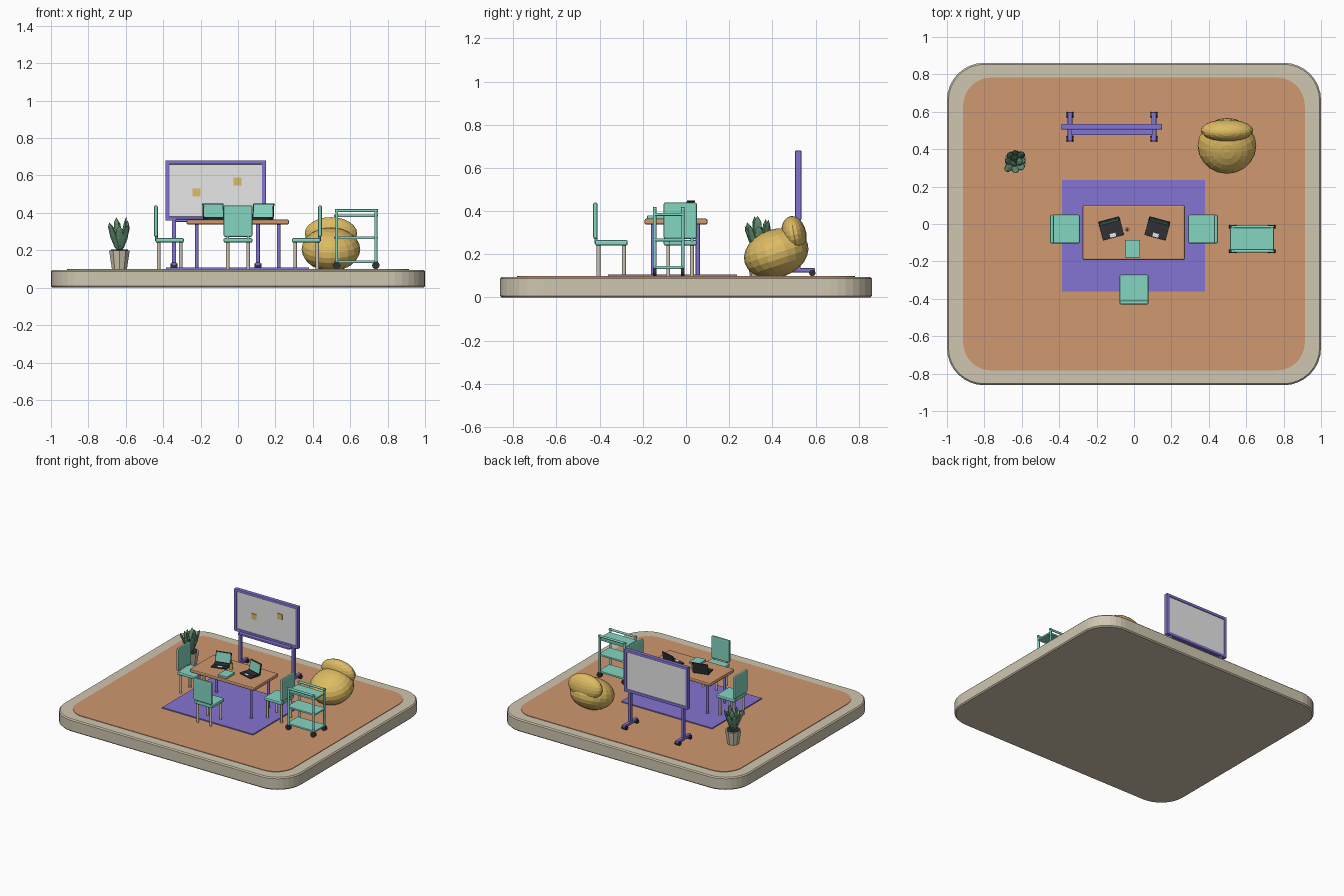
import bpy, bmesh, math, random
from mathutils import Matrix, Vector

if "Cube" in bpy.data.objects:
    bpy.data.objects.remove(bpy.data.objects["Cube"])

random.seed(4)


def colour(name, r, g, b):
    m = bpy.data.materials.new(name)
    lin = [((c / 255 + 0.055) / 1.055) ** 2.4 if c > 10 else c / 255 / 12.92 for c in (r, g, b)]
    m.diffuse_color = (*lin, 1)
    m.use_nodes = True
    m.node_tree.nodes["Principled BSDF"].inputs["Base Color"].default_value = m.diffuse_color
    return m


BEIGE = colour("beige", 208, 198, 176)
ORANGE = colour("warm wood", 208, 152, 112)
PURPLE = colour("purple", 132, 116, 210)
TEAL = colour("teal", 133, 214, 194)
YELLOW = colour("mustard", 222, 188, 100)
GREEN = colour("leaf green", 100, 148, 116)
DARK = colour("charcoal", 48, 49, 54)
WHITE = colour("board white", 232, 232, 232)
I = Matrix.Identity(4)


def finish(name, bm, mat, M=I):
    bmesh.ops.transform(bm, matrix=M, verts=bm.verts[:])
    bmesh.ops.recalc_face_normals(bm, faces=bm.faces[:])
    me = bpy.data.meshes.new(name)
    bm.to_mesh(me)
    bm.free()
    me.materials.append(mat)
    ob = bpy.data.objects.new(name, me)
    bpy.context.collection.objects.link(ob)
    return ob


def box(name, x, y, z, mat, bevel=0, M=I):
    """Box from (min, max) ranges, optionally bevelled."""
    bm = bmesh.new()
    bmesh.ops.create_cube(bm, size=1)
    for v in bm.verts:
        v.co = [r[0] if c < 0 else r[1] for c, r in zip(v.co, (x, y, z))]
    if bevel:
        bmesh.ops.bevel(bm, geom=bm.edges[:], offset=bevel, segments=2, profile=0.5, affect='EDGES')
    return finish(name, bm, mat, M)


def rod(name, a, b, r1, mat, r2=None, n=10, M=I):
    """Cylinder or cone between two points."""
    a, b = Vector(a), Vector(b)
    bm = bmesh.new()
    bmesh.ops.create_cone(bm, cap_ends=True, segments=n, radius1=r1,
                          radius2=r1 if r2 is None else r2, depth=(b - a).length)
    R = (b - a).to_track_quat('Z', 'Y').to_matrix().to_4x4()
    ob = finish(name, bm, mat, M @ Matrix.Translation((a + b) / 2) @ R)
    ob.data.shade_smooth()
    ob.data.set_sharp_from_angle(angle=math.radians(40))
    return ob


def ellipsoid(name, radii, mat, M, u=20, v=12, floor=None):
    bm = bmesh.new()
    bmesh.ops.create_uvsphere(bm, u_segments=u, v_segments=v, radius=1)
    bmesh.ops.transform(bm, matrix=M @ Matrix.Diagonal((*radii, 1)), verts=bm.verts[:])
    if floor is not None:
        for p in bm.verts:
            p.co.z = max(p.co.z, floor)
    return finish(name, bm, mat)


def slab(name, hx, hy, r, z0, z1, mat, chamfer=0):
    """Plate with rounded corners and chamfered rims."""
    bm = bmesh.new()
    rings = [(z0, chamfer), (z0 + chamfer, 0), (z1 - chamfer, 0), (z1, chamfer)] if chamfer else [(z0, 0), (z1, 0)]
    loops = []
    for z, inset in rings:
        loop = []
        for k, (sx, sy) in enumerate(((1, 1), (-1, 1), (-1, -1), (1, -1))):
            for i in range(9):
                t = math.pi / 2 * (k + i / 8)
                loop.append(bm.verts.new((sx * (hx - r) + (r - inset) * math.cos(t),
                                          sy * (hy - r) + (r - inset) * math.sin(t), z)))
        loops.append(loop)
    for lo, hi in zip(loops, loops[1:]):
        for i in range(len(lo)):
            j = (i + 1) % len(lo)
            bm.faces.new((lo[i], lo[j], hi[j], hi[i]))
    bm.faces.new(loops[0][::-1])
    bm.faces.new(loops[-1])
    return finish(name, bm, mat)


def place(x, y, z=0, deg=0):
    return Matrix.Translation((x, y, z)) @ Matrix.Rotation(math.radians(deg), 4, 'Z')


# Platform, floor and rug
slab("platform", 1.0, 0.862, 0.2, 0, 0.095, BEIGE, 0.008)
slab("floor", 0.913, 0.783, 0.15, 0.09, 0.099, ORANGE)
box("rug", (-0.385, 0.38), (-0.362, 0.236), (0.098, 0.107), PURPLE)

# Table
box("table_top", (-0.275, 0.272), (-0.192, 0.1), (0.338, 0.365), ORANGE, 0.008)
for x in (-0.22, 0.218):
    for y in (-0.152, 0.055):
        rod("table_leg", (x, y, 0.1), (x, y, 0.345), 0.01, PURPLE)


# Chairs, local front is +y
def chair(M):
    box("chair_seat", (-0.077, 0.077), (-0.075, 0.077), (0.241, 0.266), TEAL, 0.008, M)
    box("chair_back", (-0.077, 0.077), (-0.083, -0.063), (0.272, 0.44), TEAL, 0.008, M)
    for x in (-0.055, 0.055):
        rod("back_post", (x, -0.07, 0.25), (x, -0.07, 0.3), 0.007, TEAL, M=M)
        for y in (-0.058, 0.06):
            rod("chair_leg", (x, y, 0.1), (x, y, 0.25), 0.009, BEIGE, M=M)


chair(place(0, -0.347))
chair(place(-0.366, -0.027, 0, -90))
chair(place(0.366, -0.027, 0, 90))


# Laptops facing the front
def laptop(M):
    box("laptop_base", (-0.058, 0.058), (-0.05, 0.036), (0, 0.009), DARK, 0.002, M)
    box("laptop_keys", (-0.048, 0.048), (-0.018, 0.028), (0.008, 0.011), DARK, 0, M)
    box("laptop_touchpad", (-0.016, 0.016), (-0.046, -0.026), (0.008, 0.0105), WHITE, 0, M)
    L = M @ Matrix.Translation((0, 0.036, 0.006)) @ Matrix.Rotation(math.radians(-10), 4, 'X')
    box("laptop_lid", (-0.058, 0.058), (-0.004, 0.004), (0, 0.08), DARK, 0.002, L)
    box("laptop_screen", (-0.052, 0.052), (-0.006, -0.003), (0.007, 0.074), TEAL, 0, L)


laptop(place(-0.122, -0.025, 0.365, 15))
laptop(place(0.125, -0.025, 0.365, -15))

# Things on the table
box("notebook", (-0.045, 0.033), (-0.18, -0.085), (0.364, 0.38), TEAL, 0.003)
rod("cup", (-0.036, -0.03, 0.364), (-0.036, -0.03, 0.41), 0.012, YELLOW)
rod("cup_filling", (-0.036, -0.03, 0.405), (-0.036, -0.03, 0.412), 0.008, DARK)

# Rolling whiteboard: frame, panel, notes, tray
X0, X1, Z0, Z1, T = -0.388, 0.15, 0.358, 0.681, 0.022
box("board_panel", (X0 + 0.01, X1 - 0.01), (0.511, 0.529), (Z0 + 0.01, Z1 - 0.01), WHITE)
for z in (Z0, Z1 - T):
    box("frame_rail", (X0, X1), (0.505, 0.535), (z, z + T), PURPLE, 0.005)
for x in (X0, X1 - T):
    box("frame_side", (x, x + T), (0.505, 0.535), (Z0, Z1), PURPLE, 0.005)
for x, z in ((-0.221, 0.508), (-0.003, 0.567)):
    box("sticky_note", (x - 0.021, x + 0.021), (0.506, 0.512), (z - 0.021, z + 0.021), YELLOW)
box("board_tray", (-0.335, 0.1), (0.476, 0.515), (0.352, 0.366), PURPLE, 0.003)

# Whiteboard stand on castors
for x in (-0.342, 0.106):
    box("stand_leg", (x - 0.011, x + 0.011), (0.509, 0.531), (0.12, 0.37), PURPLE, 0.003)
    box("stand_foot", (x - 0.013, x + 0.013), (0.442, 0.598), (0.116, 0.136), PURPLE, 0.004)
    for y in (0.455, 0.585):
        rod("stand_castor", (x - 0.019, y, 0.114), (x + 0.019, y, 0.114), 0.015, DARK, n=12)

# Trolley
for z in (0.132, 0.26, 0.378):
    box("trolley_shelf", (0.514, 0.748), (-0.145, -0.015), (z, z + 0.014), TEAL, 0.004)
for y in (-0.145, -0.015):
    rod("trolley_rail", (0.518, y, 0.412), (0.748, y, 0.412), 0.008, TEAL)
    for x in (0.528, 0.737):
        rod("trolley_post", (x, y, 0.13), (x, y, 0.42), 0.008, TEAL)
        rod("trolley_castor", (x, y - 0.009, 0.119), (x, y + 0.009, 0.119), 0.02, DARK, n=12)

# Beanbag: leaning body with a head roll
RX = Matrix.Rotation
ellipsoid("beanbag_body", (0.157, 0.153, 0.112), YELLOW,
          Matrix.Translation((0.497, 0.418, 0.205)) @ RX(math.radians(18), 4, 'X'), floor=0.098)
ellipsoid("beanbag_head", (0.14, 0.058, 0.088), YELLOW,
          Matrix.Translation((0.497, 0.5, 0.29)) @ RX(math.radians(10), 4, 'X'))

# Potted plant
P = Vector((-0.634, 0.338, 0))
rod("pot", P + Vector((0, 0, 0.098)), P + Vector((0, 0, 0.2)), 0.042, BEIGE, 0.058, 10).data.shade_flat()
rod("soil", P + Vector((0, 0, 0.195)), P + Vector((0, 0, 0.203)), 0.048, DARK)
for i in range(11):
    outer = i < 8
    lean = random.uniform(17, 25) if outer else random.uniform(4, 10)
    half = random.uniform(0.07, 0.088) if outer else random.uniform(0.085, 0.095)
    M = (place(P.x, P.y, 0.195, i * 45 if outer else i * 120 + 20)
         @ Matrix.Translation((0, 0.008, 0)) @ RX(math.radians(-lean), 4, 'X')
         @ Matrix.Translation((0, 0, half)))
    ellipsoid("leaf", (0.025, 0.01, half), GREEN, M, 6, 4)
